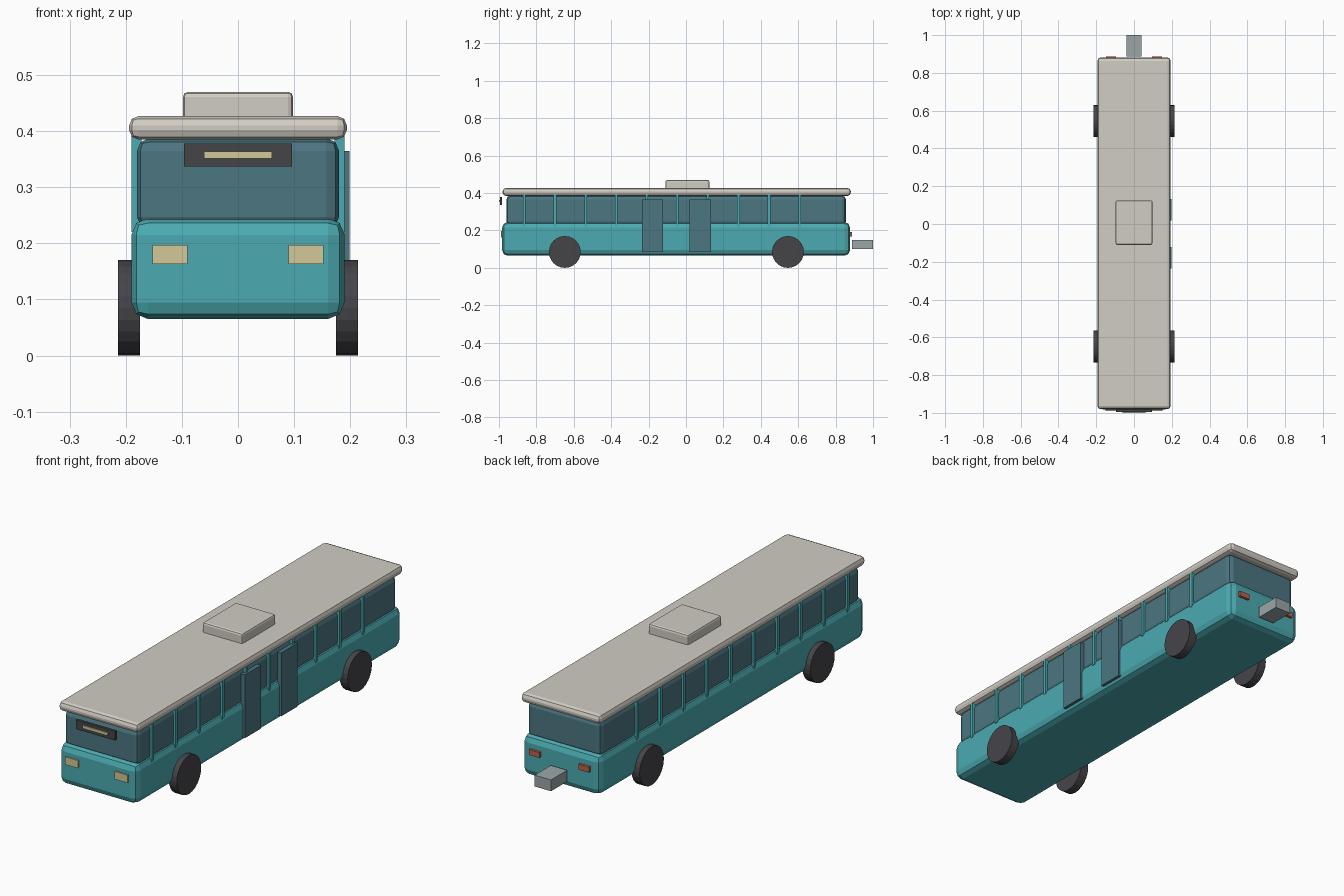
import bpy
import math

cube = bpy.data.objects.get("Cube")
if cube:
    bpy.data.objects.remove(cube, do_unlink=True)


def material(name, r, g, b):
    m = bpy.data.materials.new(name)
    m.use_nodes = True
    m.diffuse_color = (r, g, b, 1)
    bsdf = m.node_tree.nodes["Principled BSDF"]
    bsdf.inputs["Base Color"].default_value = (r, g, b, 1)
    bsdf.inputs["Roughness"].default_value = 0.7
    return m


TEAL = material("teal paint", 0.07, 0.41, 0.44)
GLASS = material("tinted glass", 0.07, 0.18, 0.22)
ROOF = material("warm white", 0.64, 0.61, 0.55)
DARK = material("dark rubber", 0.06, 0.058, 0.066)
CREAM = material("cream lamp", 0.64, 0.58, 0.31)
RED = material("red lamp", 0.50, 0.12, 0.07)
GREY = material("grey metal", 0.33, 0.38, 0.39)


def box(name, mat, x, y, z, bevel=0.0, segments=2):
    """Box spanning the (min, max) ranges x, y and z, with optional rounded edges."""
    spans = (x, y, z)
    bpy.ops.mesh.primitive_cube_add(size=1, location=[(a + b) / 2 for a, b in spans])
    ob = bpy.context.object
    ob.name = name
    ob.scale = [b - a for a, b in spans]
    bpy.ops.object.transform_apply(location=False, rotation=False, scale=True)
    ob.data.materials.append(mat)
    if bevel:
        mod = ob.modifiers.new("rounded edges", "BEVEL")
        mod.width = bevel
        mod.segments = segments
    return ob


def sides(x):
    """The same x range on the left and on the right."""
    return (("left", x), ("right", (-x[1], -x[0])))


# Body shell, window band and roof
box("lower_body", TEAL, (-0.19, 0.19), (-0.983, 0.877), (0.065, 0.245), 0.03)
box("window_band", GLASS, (-0.18, 0.18), (-0.96, 0.855), (0.225, 0.387), 0.022)
box("roof", ROOF, (-0.194, 0.194), (-0.98, 0.881), (0.385, 0.427), 0.017)
box("roof_unit", ROOF, (-0.098, 0.098), (-0.11, 0.125), (0.415, 0.47), 0.009)

# Window pillars along both sides
for side, x in sides((0.172, 0.19)):
    for i in range(10):
        y = -0.864 + i * 0.1635
        box(f"{side}_pillar_{i + 1}", TEAL, x, (y - 0.007, y + 0.007), (0.22, 0.4))

# Doors on the left side only
for name, y in (("front_door", (-0.236, -0.122)), ("middle_door", (0.018, 0.133))):
    box(name, GLASS, (0.18, 0.199), y, (0.085, 0.365))

# Lamps
for side, x in sides((0.09, 0.152)):
    box(f"{side}_headlight", CREAM, x, (-0.99, -0.975), (0.163, 0.197))
for side, x in sides((0.095, 0.147)):
    box(f"{side}_tail_light", RED, x, (0.87, 0.888), (0.168, 0.192))

# Destination sign
box("sign_board", DARK, (-0.096, 0.096), (-0.995, -0.983), (0.337, 0.378))
box("sign_display", CREAM, (-0.061, 0.061), (-1.0, -0.994), (0.351, 0.364))

# Rear box
box("rear_box", GREY, (-0.04, 0.04), (0.887, 1.0), (0.1, 0.15))

# Wheels
for axle, y in (("front", -0.648), ("rear", 0.545)):
    for side, x in sides((0.175, 0.214)):
        bpy.ops.mesh.primitive_cylinder_add(
            vertices=24, radius=0.085, depth=x[1] - x[0],
            location=(sum(x) / 2, y, 0.085), rotation=(0, math.pi / 2, 0))
        wheel = bpy.context.object
        wheel.name = f"{axle}_{side}_wheel"
        wheel.data.materials.append(DARK)
